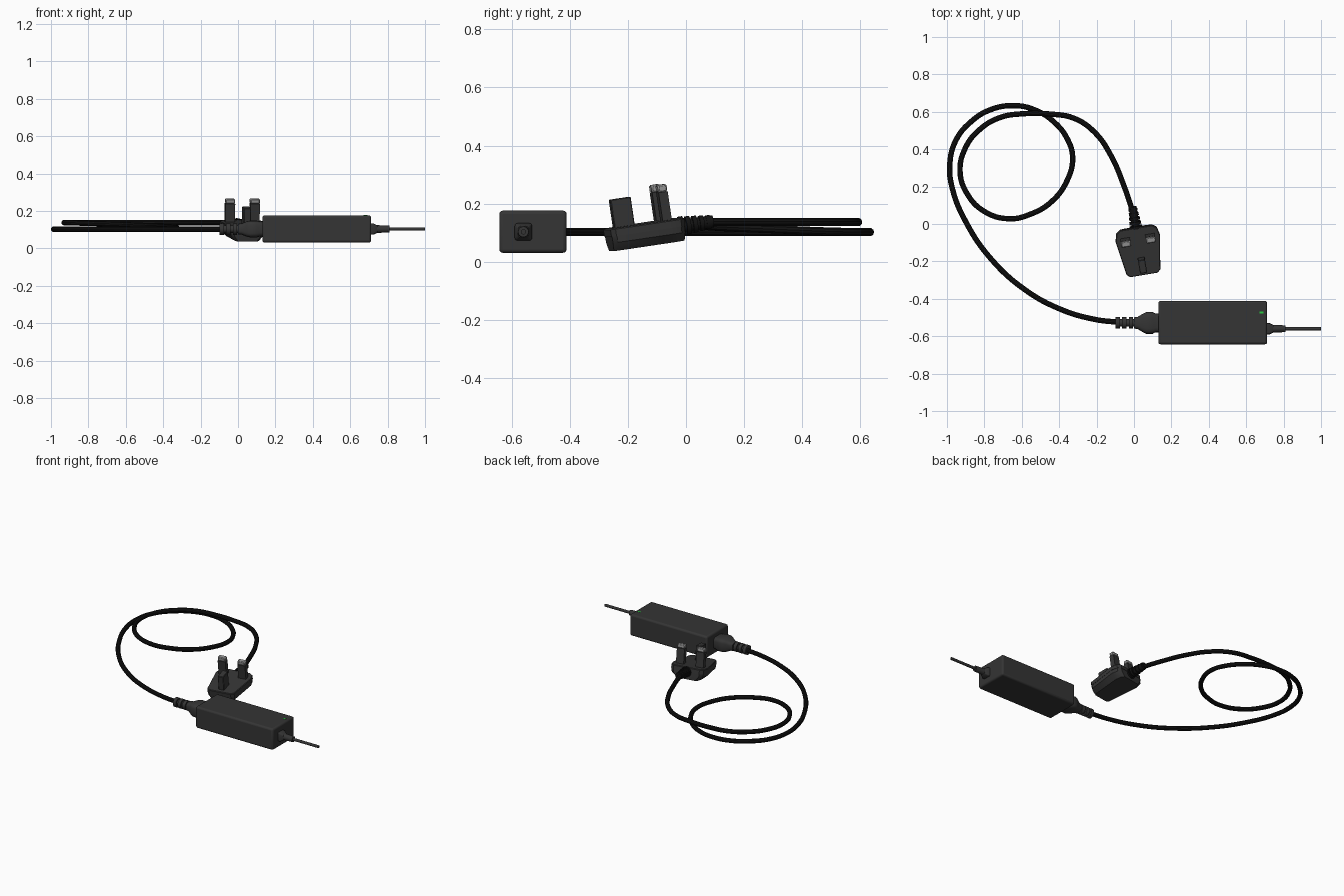
import bpy, bmesh, math
from mathutils import Matrix, Vector

if "Cube" in bpy.data.objects:
    bpy.data.objects.remove(bpy.data.objects["Cube"])


def material(name, r, g, b):
    m = bpy.data.materials.new(name)
    m.diffuse_color = (r, g, b, 1)
    m.use_nodes = True
    m.node_tree.nodes["Principled BSDF"].inputs["Base Color"].default_value = m.diffuse_color
    return m


CASE = material("dark_plastic", 0.035, 0.035, 0.035)
RUBBER = material("black_rubber", 0.006, 0.006, 0.006)
METAL = material("pin_metal", 0.3, 0.3, 0.3)
GREEN = material("green_light", 0.02, 0.6, 0.05)


def finish(name, bm, mat, matrix=None, bevel=0, segments=2):
    bmesh.ops.recalc_face_normals(bm, faces=bm.faces)
    me = bpy.data.meshes.new(name)
    bm.to_mesh(me)
    bm.free()
    ob = bpy.data.objects.new(name, me)
    bpy.context.collection.objects.link(ob)
    me.materials.append(mat)
    if matrix:
        ob.matrix_world = matrix
    if bevel:
        mod = ob.modifiers.new("bevel", "BEVEL")
        mod.width, mod.segments, mod.limit_method = bevel, segments, "ANGLE"
    bpy.ops.object.select_all(action="DESELECT")
    ob.select_set(True)
    bpy.context.view_layer.objects.active = ob
    bpy.ops.object.shade_smooth_by_angle(angle=math.radians(35))
    return ob


def loft(name, rings, mat, matrix=None, bevel=0):
    """Join equal-length point rings and cap both ends."""
    bm = bmesh.new()
    vs = [[bm.verts.new(p) for p in r] for r in rings]
    n = len(vs[0])
    for a, b in zip(vs, vs[1:]):
        for i in range(n):
            bm.faces.new((a[i], a[(i + 1) % n], b[(i + 1) % n], b[i]))
    bm.faces.new(vs[0])
    bm.faces.new(vs[-1])
    return finish(name, bm, mat, matrix, bevel)


def box(name, lo, hi, mat, matrix=None, bevel=0, segments=2):
    lo, hi = Vector(lo), Vector(hi)
    bm = bmesh.new()
    bmesh.ops.create_cube(bm, size=1)
    for v in bm.verts:
        v.co = Vector(a * b for a, b in zip(v.co, hi - lo)) + (lo + hi) / 2
    return finish(name, bm, mat, matrix, bevel, segments)


def section(x, hy, hz, power=2, n=24):
    """Superellipse cross-section across the x axis."""
    pts = []
    for i in range(n):
        a = 2 * math.pi * i / n
        c, s = math.cos(a), math.sin(a)
        pts.append((x, hy * math.copysign(abs(c) ** (2 / power), c),
                    hz * math.copysign(abs(s) ** (2 / power), s)))
    return pts


def ribs(start, pitch, width, count, radius, core, taper=0):
    """Ribbed strain relief sections along x."""
    out = []
    for i in range(count):
        x, r = start + i * pitch, radius - taper * i
        out += [section(x, r, r), section(x + width, r, r),
                section(x + width, core, core), section(x + pitch, core, core)]
    return out


def cable(name, pts, radius):
    cu = bpy.data.curves.new(name, "CURVE")
    cu.dimensions = "3D"
    cu.bevel_depth, cu.bevel_resolution, cu.resolution_u = radius, 3, 6
    cu.use_fill_caps = True
    sp = cu.splines.new("BEZIER")
    sp.bezier_points.add(len(pts) - 1)
    for b, p in zip(sp.bezier_points, pts):
        b.co = p
        b.handle_left_type = b.handle_right_type = "AUTO"
    ob = bpy.data.objects.new(name, cu)
    bpy.context.collection.objects.link(ob)
    cu.materials.append(RUBBER)
    bpy.ops.object.select_all(action="DESELECT")
    ob.select_set(True)
    bpy.context.view_layer.objects.active = ob
    bpy.ops.object.convert(target="MESH")
    bpy.ops.object.shade_smooth_by_angle(angle=math.radians(35))


# Power brick with indicator light
box("power_brick", (0.13, -0.643, 0.031), (0.712, -0.411, 0.176), CASE, bevel=0.012, segments=3)
box("indicator_light", (0.672, -0.478, 0.17), (0.692, -0.468, 0.177), GREEN)

# Low-voltage output: square collar, sleeve and thin lead
out = Matrix.Translation((0, -0.56, 0.103))
loft("output_collar", [section(0.705, 0.03, 0.03, 7), section(0.725, 0.03, 0.03, 7),
                       section(0.745, 0.02, 0.02, 3)], CASE, out)
loft("output_sleeve", [section(0.74, 0.021, 0.021), section(0.81, 0.018, 0.018)], CASE, out)
loft("output_lead", [section(0.80, 0.009, 0.009), section(1.0, 0.009, 0.009)], CASE, out)

# Mains inlet connector with ribbed tail
inlet = Matrix.Translation((0, -0.529, 0.103))
loft("inlet_connector", [section(0.0, 0.03, 0.028, 3), section(0.02, 0.033, 0.03, 3),
                         section(0.045, 0.048, 0.04, 4), section(0.065, 0.058, 0.045, 4),
                         section(0.1, 0.058, 0.045, 4), section(0.115, 0.05, 0.04, 4),
                         section(0.14, 0.05, 0.04, 4)], CASE, inlet)
loft("inlet_strain_relief", ribs(-0.098, 0.035, 0.022, 3, 0.031, 0.02), CASE, inlet)

# Plug frame: origin at the middle of the pin face, +y towards the cable
plug = (Matrix.Translation((0.032, -0.146, 0.133))
        @ Matrix.Rotation(math.radians(9.5), 4, "Z") @ Matrix.Rotation(math.radians(8.5), 4, "X"))
half = [(0.074, -0.130), (0.0915, -0.115), (0.12, 0.07), (0.11, 0.112), (0.088, 0.128)]
outline = half + [(-x, y) for x, y in reversed(half)]


def plug_ring(z, sx=1.0, sy=1.0):
    return [(x * sx, y * sy, z) for x, y in outline]


loft("plug_base", [plug_ring(-0.028), plug_ring(-0.004), plug_ring(0, 0.97, 0.975)], CASE, plug)
loft("plug_cover", [plug_ring(-0.027, 0.985, 0.985), plug_ring(-0.05, 0.97, 0.98),
                    plug_ring(-0.079, 0.68, 0.96)], CASE, plug)

# Pins
for side, s in (("left", -1), ("right", 1)):
    x, y = 0.067 * s, 0.068
    box(side + "_pin_sleeve", (x - 0.026, y - 0.016, -0.01), (x + 0.026, y + 0.016, 0.098), CASE, plug)
    box(side + "_pin_tip", (x - 0.026, y - 0.016, 0.098), (x + 0.026, y + 0.016, 0.124), METAL, plug, 0.005, 1)
box("earth_pin", (-0.019, -0.106, -0.01), (0.019, -0.034, 0.097), CASE, plug, 0.003, 1)

# Plug strain relief along the plug's +y
tail = plug @ Matrix.Translation((0, 0.12, -0.03)) @ Matrix.Rotation(math.radians(90), 4, "Z")
loft("plug_strain_relief", ribs(0, 0.024, 0.015, 5, 0.034, 0.021, 0.0025), RUBBER, tail)

# Coiled mains cable: (x, y) route, rising from the lower loop to the upper one
route = [(-0.09, -0.525), (-0.21, -0.51), (-0.39, -0.457), (-0.585, -0.35), (-0.77, -0.18),
         (-0.90, 0.013), (-0.97, 0.185), (-0.985, 0.32), (-0.95, 0.452), (-0.87, 0.548),
         (-0.77, 0.61), (-0.645, 0.633), (-0.53, 0.61), (-0.425, 0.543), (-0.355, 0.452),
         (-0.328, 0.355), (-0.355, 0.238), (-0.44, 0.12), (-0.56, 0.05), (-0.67, 0.028),
         (-0.80, 0.067), (-0.89, 0.158), (-0.93, 0.28), (-0.90, 0.41), (-0.825, 0.505),
         (-0.72, 0.568), (-0.585, 0.59), (-0.45, 0.588), (-0.32, 0.565), (-0.21, 0.49),
         (-0.12, 0.36), (-0.056, 0.21), (-0.018, 0.1), (-0.004, 0.05)]
pts = []
for i, (x, y) in enumerate(route):
    t = min(max((i - 12) / 10, 0), 1)
    pts.append((x, y, 0.102 + 0.035 * t * t * (3 - 2 * t)))
cable("mains_cable", pts, 0.0145)
